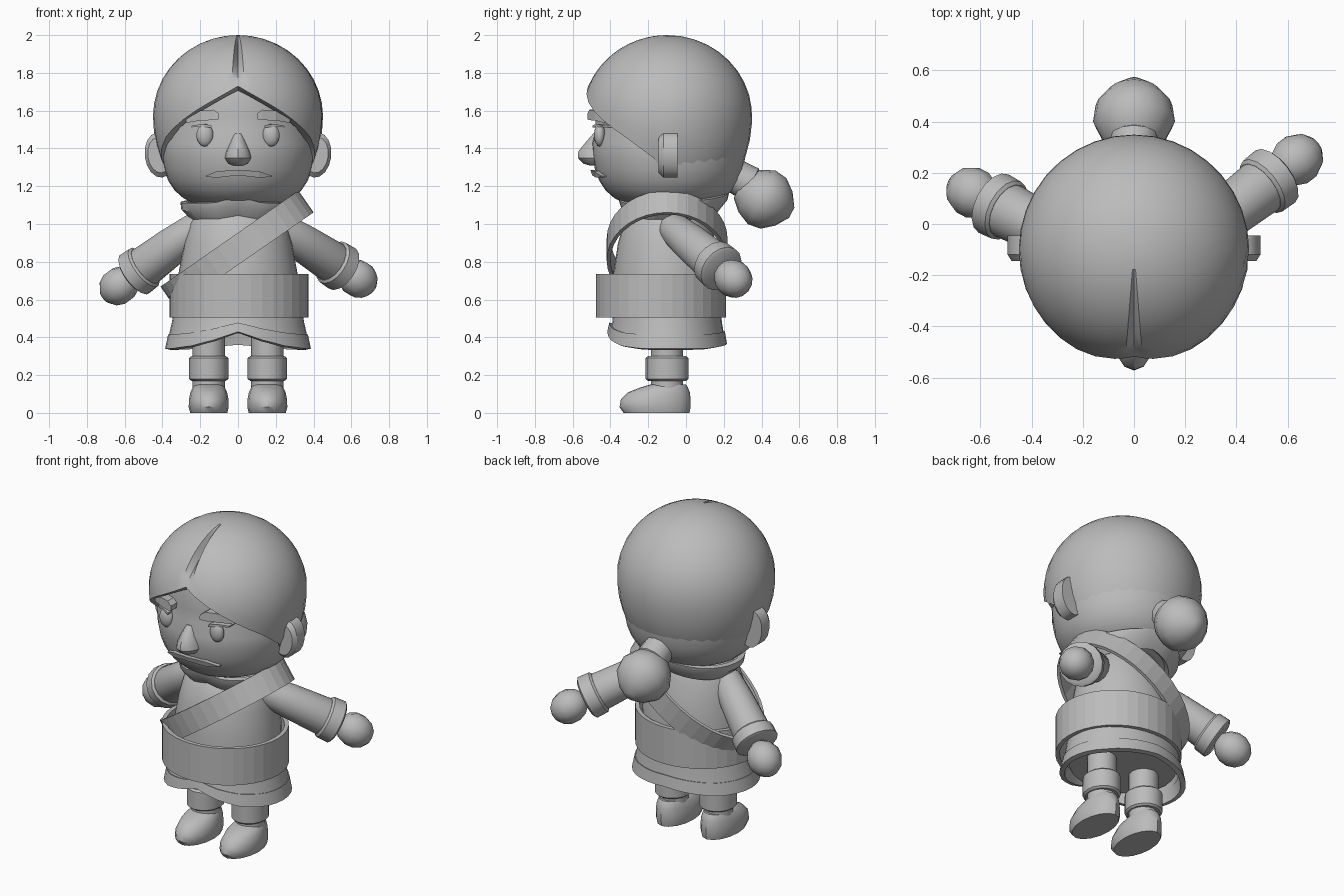
import bpy
import bmesh
from math import sin, cos, asin, pi, radians, degrees
from mathutils import Vector, Matrix

starter = bpy.data.objects.get("Cube")
if starter:
    bpy.data.objects.remove(starter, do_unlink=True)

clay = bpy.data.materials.new("plain_grey")
clay.use_nodes = True
clay.diffuse_color = (0.5, 0.5, 0.5, 1)
shader = next(n for n in clay.node_tree.nodes if n.type == "BSDF_PRINCIPLED")
shader.inputs["Base Color"].default_value = clay.diffuse_color


def finish(name, bm, thickness=0, smooth=35):
    """Turn a bmesh into an object, with optional wall thickness and shading."""
    bmesh.ops.remove_doubles(bm, verts=bm.verts, dist=0.0005)
    if not thickness:
        bmesh.ops.recalc_face_normals(bm, faces=bm.faces)
    mesh = bpy.data.meshes.new(name)
    bm.to_mesh(mesh)
    bm.free()
    mesh.materials.append(clay)
    obj = bpy.data.objects.new(name, mesh)
    bpy.context.collection.objects.link(obj)
    bpy.ops.object.select_all(action="DESELECT")
    obj.select_set(True)
    bpy.context.view_layer.objects.active = obj
    if thickness:
        wall = obj.modifiers.new("wall", "SOLIDIFY")
        wall.thickness, wall.offset = thickness, -1
        bpy.ops.object.modifier_apply(modifier=wall.name)
    if smooth:
        bpy.ops.object.shade_smooth_by_angle(angle=radians(smooth))
    return obj


def loft(name, point, angles, steps, caps=True, **style):
    """Closed rings of point(angle, step), listed from top to bottom."""
    bm = bmesh.new()
    rows = [[bm.verts.new(point(a, s)) for a in angles] for s in steps]
    for top, low in zip(rows, rows[1:]):
        for i in range(len(angles)):
            k = (i + 1) % len(angles)
            bm.faces.new((top[i], low[i], low[k], top[k]))
    if caps:
        bm.faces.new(rows[0])
        bm.faces.new(rows[-1][::-1])
    return finish(name, bm, **style)


def turn(n):
    """Angles measured from the front, counter-clockwise."""
    return [2 * pi * i / n for i in range(n)]


def stack(name, levels, n=24, **style):
    """Elliptical levels: z, centre x, centre y, half width, half depth."""
    def point(a, s):
        z, x, y, w, d = s
        return (x + w * sin(a), y - d * cos(a), z)
    return loft(name, point, turn(n), levels, **style)


def lathe(name, start, end, profile, n=16):
    """Round part along an axis; profile holds (fraction, radius)."""
    start, end = Vector(start), Vector(end)
    q = (start - end).to_track_quat("Z", "Y")

    def point(a, s):
        return start.lerp(end, s[0]) + q @ Vector((s[1] * sin(a), -s[1] * cos(a), 0))
    return loft(name, point, turn(n), profile)


def ball(name, centre, size, n=16, rot=None):
    bm = bmesh.new()
    bmesh.ops.create_uvsphere(bm, u_segments=n, v_segments=n // 2 + 1, radius=1)
    rot = rot or Matrix()
    bm.transform(Matrix.Translation(centre) @ rot @ Matrix.Diagonal((*size, 1)))
    return finish(name, bm, smooth=50)


def ramp(keys, a):
    """Piecewise straight curve over the angle away from the front."""
    a = degrees(min(a % (2 * pi), -a % (2 * pi)))
    for (a0, v0), (a1, v1) in zip(keys, keys[1:]):
        if a <= a1 + 0.001:
            return v0 + (v1 - v0) * (a - a0) / (a1 - a0)
    return keys[-1][1]


# Hair cap with a pointed hairline and a groove for the parting
HAIRLINE = [(0, 1.73), (30, 1.6), (60, 1.46), (80, 1.35), (90, 1.25), (100, 1.22), (180, 1.21)]
MID = 1.57


def hair_point(a, t):
    rim = ramp(HAIRLINE, a) - MID
    low = asin(rim / (0.43 if rim > 0 else 0.55))
    lat = pi / 2 + (low - pi / 2) * t
    r = 0.45 * cos(lat)
    z = MID + sin(lat) * (0.43 if lat > 0 else 0.55)
    if a == 0 and 0.15 < t < 1:
        dent = 0.04 * sin(pi * (t - 0.15) / 0.85)
        r, z = r - dent * cos(lat), z - dent * sin(lat)
    return (r * sin(a), -0.1 - r * cos(a), z)


side = radians(4.5)
hair_angles = sorted(turn(36) + [side, 2 * pi - side])
loft("hair_cap", hair_point, hair_angles, [i / 14 for i in range(15)],
     caps=False, thickness=0.045)


# Face with a full, squarish jaw
def face_radius(z):
    return (1 - min(1, abs((z - 1.5) / 0.42)) ** 3) ** (1 / 3)


def face_y(x, z):
    r = 0.41 * face_radius(z)
    return -0.09 - max(0, r * r - x * x) ** 0.5


def face_point(a, t):
    z = 1.5 + 0.42 * cos(t)
    r = 0.41 * face_radius(z) * (1 if z < 1.5 else 0.95)
    return (r * sin(a), -0.09 - r * cos(a), z)


loft("face", face_point, turn(32), [pi * i / 18 for i in range(19)], caps=False)
stack("nose", [(1.48, 0, -.46, .025, .03), (1.44, 0, -.46, .042, .065), (1.385, 0, -.46, .066, .11),
               (1.35, 0, -.46, .075, .112), (1.32, 0, -.46, .055, .085), (1.31, 0, -.46, .03, .05)], 12)


def patch(name, outline, out):
    """Raised feature that follows the face; outline holds (x, top, bottom)."""
    bm = bmesh.new()
    rows = []
    for x, top, low in outline:
        corners = [(z, d) for z, d in ((top, -out), (low, -out), (low, 0.03), (top, 0.03))]
        rows.append([bm.verts.new((x, face_y(x, z) + d, z)) for z, d in corners])
    for p, q in zip(rows, rows[1:]):
        for i in range(4):
            k = (i + 1) % 4
            bm.faces.new((p[i], q[i], q[k], p[k]))
    bm.faces.new(rows[0])
    bm.faces.new(rows[-1])
    return finish(name, bm, smooth=0)


patch("mouth", [(-.17, 1.255, 1.25), (-.11, 1.28, 1.245), (0, 1.285, 1.258),
                (.11, 1.28, 1.245), (.18, 1.255, 1.25)], 0.025)

for label, m in (("left", 1), ("right", -1)):
    # Eyes, lashes, brows and ears
    ball(label + "_eye", (m * 0.175, -0.457, 1.47), (0.045, 0.03, 0.06))
    patch(label + "_lash", [(m * x, t, b) for x, t, b in
                            ((.14, 1.522, 1.51), (.19, 1.53, 1.515), (.245, 1.52, 1.512))], 0.02)
    patch(label + "_brow", [(m * x, t, b) for x, t, b in
                            ((.1, 1.585, 1.555), (.13, 1.605, 1.55), (.2, 1.6, 1.548),
                             (.275, 1.555, 1.535))], 0.035)
    tilt = Matrix.Rotation(m * 0.12, 4, "Y")
    ear = lathe(label + "_ear", (0, -0.05, 0), (0, 0.05, 0), [(0, 0.095), (0.25, 0.12), (1, 0.12)])
    ear.data.transform(Matrix.Translation((m * 0.415, -0.095, 1.365)) @ tilt
                       @ Matrix.Diagonal((0.66, 1, 1, 1)))

    # Legs, cuffs and shoes
    x = m * 0.155
    stack(label + "_leg", [(z, x, -.1, r, r) for z, r in ((.46, .085), (.3, .085), (.1, .085))], 16)
    stack(label + "_leg_cuff", [(z, x, -.1, r, r + .01) for z, r in
                                ((.3, .092), (.29, .104), (.18, .104), (.17, .092))], 16)
    stack(label + "_shoe", [(z, x, (f + b) / 2, w, (b - f) / 2) for z, f, b, w in
                            ((.15, -.19, 0, .075), (.135, -.24, .01, .085), (.11, -.305, .02, .097),
                             (.07, -.345, .025, .105), (.03, -.352, .025, .106), (0, -.33, .018, .098))], 16)

# Tied bun at the back
lathe("hair_tie", (0, 0.25, 1.26), (0, 0.35, 1.205),
      [(0, 0.075), (0.1, 0.09), (0.9, 0.095), (1, 0.08)], 12)
lathe("hair_bun", (0, 0.285, 1.20), (0, 0.56, 1.06),
      [(0, .07), (.18, .125), (.42, .16), (.65, .15), (.85, .1), (1, .03)])

# Torso, hollow belt and flared skirt
stack("torso", [(1.12, 0, -.08, .15, .15), (1.06, 0, -.09, .22, .2), (1, 0, -.1, .26, .23),
                (.9, 0, -.1, .285, .26), (.74, 0, -.1, .315, .285), (.42, 0, -.1, .32, .28)], 32)
stack("belt", [(z, .005, -.132, .368, .345) for z in (.735, .505)], 36,
      caps=False, thickness=0.025, smooth=0)
LIFT = [(0, 0.09), (20, 0.045), (40, 0.015), (65, 0), (130, 0), (180, 0.025)]


def skirt_point(grow):
    def point(a, s):
        z, w, d, follow = s
        return ((w + grow) * sin(a), -0.1 - (d + grow) * cos(a), z + follow * ramp(LIFT, a))
    return point


loft("skirt", skirt_point(0), turn(36), [(.54, .34, .285, 0), (.48, .35, .29, 0), (.37, .375, .305, 1)],
     caps=False, thickness=0.02)
loft("skirt_hem", skirt_point(.008), turn(36), [(.415, .362, .298, .7), (.34, .378, .309, 1)],
     caps=False, thickness=0.03)

# Diagonal sash over the left shoulder
along = Vector((0.82, 0, 0.57)).normalized()
across = Vector((-along.z, 0, along.x))


def sash_point(a, s):
    return (Vector((-0.005, -0.1, 0.865)) + along * 0.445 * sin(a)
            + Vector((0, -0.32 * cos(a), 0)) + across * s)


loft("sash", sash_point, turn(36), [0.07, -0.07], caps=False, thickness=0.02, smooth=0)

# Flared collar, raised at the back and notched at the front
COLLAR = [(0, 0.035), (25, 0), (75, 0), (130, 0.02), (180, 0.06)]


def collar_point(a, s):
    z, w, d = s
    return (w * sin(a), -0.065 - d * cos(a), z + ramp(COLLAR, a))


loft("collar", collar_point, turn(32), [(1.11, .305, .295), (1.07, .3, .285), (1.01, .24, .235)],
     caps=False, thickness=0.03)

# Arms: sleeve, cuff and rounded hand
for label, shoulder, hand in (("left", (.22, -.07, .98), (.635, .25, .71)),
                              ("right", (-.22, -.09, .98), (-.63, .122, .672))):
    lathe(label + "_sleeve", shoulder, hand, [(-.1, .05), (0, .085), (.3, .1), (.72, .112), (.8, .1)])
    lathe(label + "_cuff", shoulder, hand, [(.66, .112), (.68, .125), (.8, .128), (.82, .11)])
    axis = (Vector(hand) - Vector(shoulder)).to_track_quat("Z", "Y").to_matrix().to_4x4()
    ball(label + "_hand", hand, (.1, .1, .11), 12, axis)
